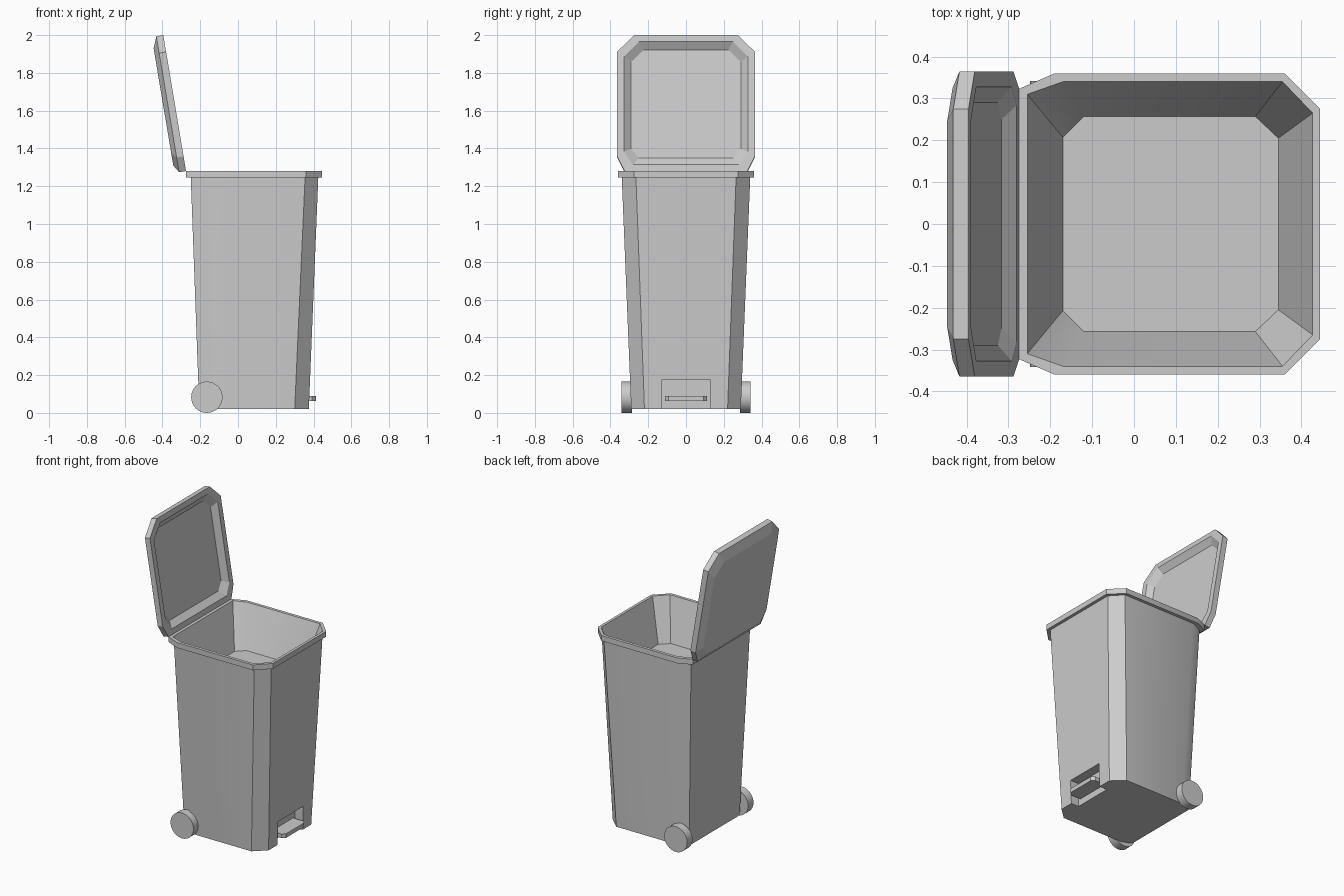
import bpy, bmesh, math

if "Cube" in bpy.data.objects:
    bpy.data.objects.remove(bpy.data.objects["Cube"])


def ring(x0, x1, hy, back, front, z):
    """Eight-sided outline; back/front give corner cut sizes (along x, along y)."""
    bx, by = back
    fx, fy = front
    half = [(x0, hy - by), (x0 + bx, hy), (x1 - fx, hy), (x1, hy - fy)]
    return [(x, y, z) for x, y in half] + [(x, -y, z) for x, y in reversed(half)]


def loft(name, rings):
    """Join successive outlines into a closed solid."""
    bm = bmesh.new()
    loops = [[bm.verts.new(p) for p in r] for r in rings]
    for a, b in zip(loops, loops[1:]):
        n = len(a)
        for i in range(n):
            j = (i + 1) % n
            bm.faces.new((a[i], a[j], b[j], b[i]))
    bm.faces.new(loops[0])
    bm.faces.new(loops[-1])
    bmesh.ops.recalc_face_normals(bm, faces=bm.faces)
    mesh = bpy.data.meshes.new(name)
    bm.to_mesh(mesh)
    bm.free()
    obj = bpy.data.objects.new(name, mesh)
    bpy.context.collection.objects.link(obj)
    return obj


def activate(obj):
    bpy.ops.object.select_all(action='DESELECT')
    obj.select_set(True)
    bpy.context.view_layer.objects.active = obj


def smooth(obj):
    activate(obj)
    bpy.ops.object.shade_smooth_by_angle(angle=math.radians(30))


# Tapered bin body with overhanging rim and shallow inner tray
body = loft("bin_body", [
    ring(-0.205, 0.375, 0.29, (0.075, 0.03), (0.075, 0.07), 0.02),
    ring(-0.25, 0.425, 0.34, (0.08, 0.035), (0.07, 0.075), 1.245),
    ring(-0.275, 0.445, 0.36, (0.085, 0.037), (0.085, 0.085), 1.245),
    ring(-0.275, 0.445, 0.36, (0.085, 0.037), (0.085, 0.085), 1.28),
    ring(-0.255, 0.427, 0.34, (0.085, 0.03), (0.072, 0.075), 1.28),
    ring(-0.17, 0.345, 0.257, (0.05, 0.05), (0.055, 0.052), 1.01),
])

# Pedal niche, open at the bottom
bpy.ops.mesh.primitive_cube_add(size=1, location=(0.42, 0, 0.0625))
cutter = bpy.context.object
cutter.name = "niche_cutter"
cutter.scale = (0.20, 0.26, 0.225)
cutter.hide_render = True
mod = body.modifiers.new("niche", 'BOOLEAN')
mod.operation = 'DIFFERENCE'
mod.solver = 'EXACT'
mod.object = cutter
activate(body)
bpy.ops.object.modifier_apply(modifier=mod.name)
bpy.data.objects.remove(cutter)
smooth(body)

# Foot pedal
loft("foot_pedal", [ring(0.31, 0.413, 0.112, (0.002, 0.002), (0.02, 0.02), z)
                    for z in (0.063, 0.09)])

# Open lid, modelled flat with x from hinge to tip, then swung back
lid = loft("lid", [
    ring(0.075, 0.655, 0.29, (0.05, 0.04), (0.065, 0.065), 0.03),
    ring(0.035, 0.695, 0.328, (0.07, 0.045), (0.08, 0.08), 0.0),
    ring(0.0, 0.73, 0.365, (0.08, 0.04), (0.09, 0.09), 0.0),
    ring(0.0, 0.73, 0.365, (0.08, 0.04), (0.09, 0.09), 0.037),
    ring(0.04, 0.67, 0.325, (0.07, 0.045), (0.08, 0.08), 0.062),
])
lid.location = (-0.275, 0, 1.28)
lid.rotation_euler = (0, -math.radians(99.5), 0)

# Rear wheels
for side, name in ((-1, "wheel_right"), (1, "wheel_left")):
    bpy.ops.mesh.primitive_cylinder_add(
        vertices=32, radius=0.083, depth=0.055,
        location=(-0.165, side * 0.3145, 0.083), rotation=(math.pi / 2, 0, 0))
    wheel = bpy.context.object
    wheel.name = name
    smooth(wheel)
